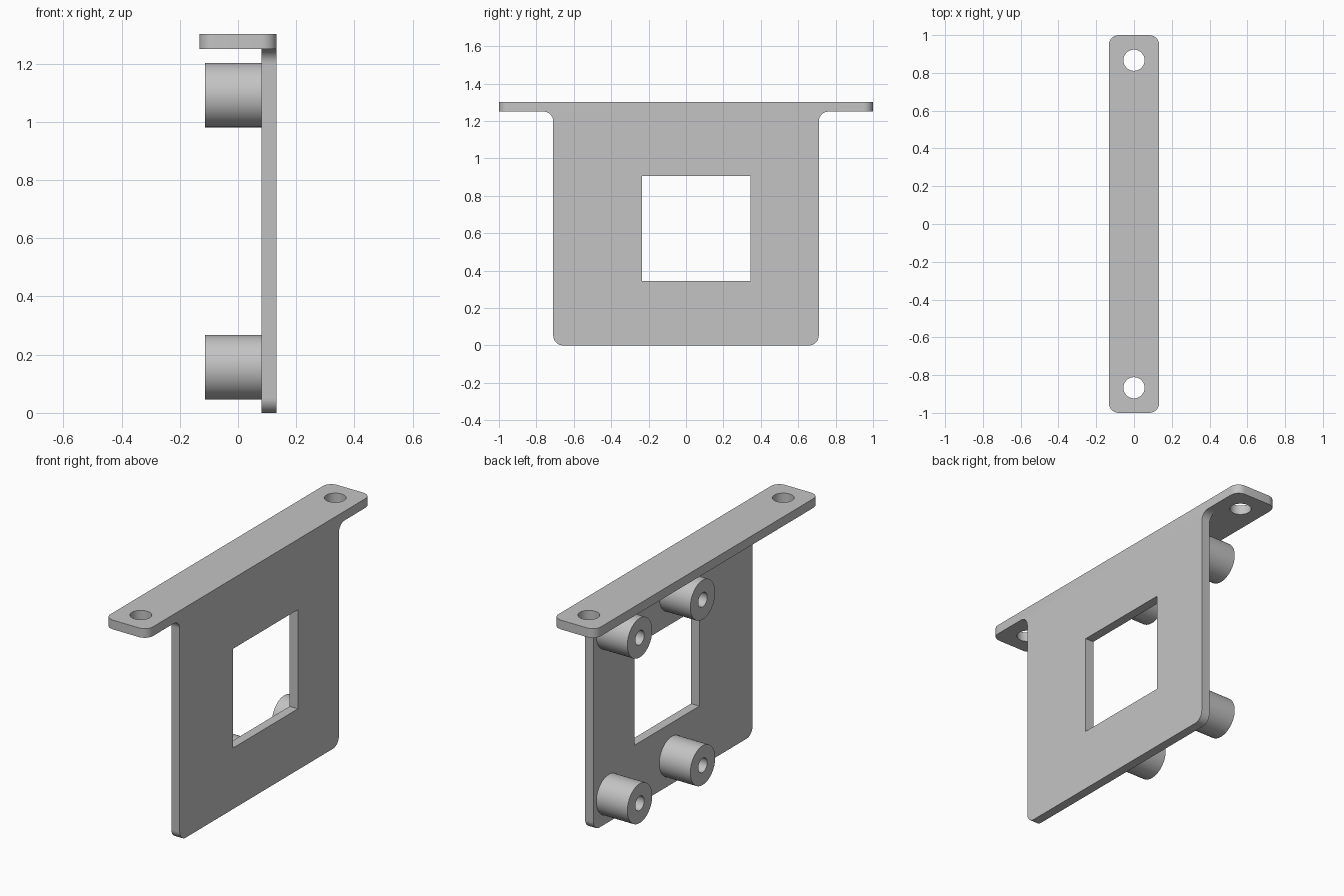
import bpy, bmesh, math
from mathutils import Matrix, Vector

cube = bpy.data.objects.get("Cube")
if cube:
    bpy.data.objects.remove(cube)

GREY = (0.55, 0.55, 0.55, 1)
metal = bpy.data.materials.new("plain_grey")
metal.use_nodes = True
metal.diffuse_color = GREY
metal.node_tree.nodes["Principled BSDF"].inputs["Base Color"].default_value = GREY

FLAT = Matrix.Identity(3)                            # profile in x, y; depth in z
UPRIGHT = Matrix(((0, 0, 1), (1, 0, 0), (0, 1, 0)))  # profile in y, z; depth in x


def rounded(corners, steps=8):
    """Outline with a fillet at each right-angle corner (u, v, radius)."""
    pts = []
    for i, (u, v, r) in enumerate(corners):
        p = Vector((u, v))
        if r == 0:
            pts.append(p)
            continue
        before = (Vector(corners[i - 1][:2]) - p).normalized()
        after = (Vector(corners[(i + 1) % len(corners)][:2]) - p).normalized()
        centre = p + (before + after) * r
        for s in range(steps + 1):
            t = math.pi / 2 * s / steps
            pts.append(centre - after * r * math.cos(t) - before * r * math.sin(t))
    return pts


def box(u0, u1, v0, v1, r=0):
    return rounded([(u0, v0, r), (u1, v0, r), (u1, v1, r), (u0, v1, r)])


def circle(u, v, r, n=48):
    return [Vector((u + r * math.cos(2 * math.pi * i / n),
                    v + r * math.sin(2 * math.pi * i / n))) for i in range(n)]


def extrude_part(name, loops, w0, w1, frame):
    """Fill an outline with its holes and extrude it from w0 to w1."""
    bm = bmesh.new()
    for loop in loops:
        vs = [bm.verts.new((p.x, p.y, w0)) for p in loop]
        for a, b in zip(vs, vs[1:] + vs[:1]):
            bm.edges.new((a, b))
    bmesh.ops.remove_doubles(bm, verts=bm.verts[:], dist=1e-4)
    bmesh.ops.triangle_fill(bm, edges=bm.edges[:], use_beauty=True)
    ext = bmesh.ops.extrude_face_region(bm, geom=bm.faces[:])
    moved = [g for g in ext["geom"] if isinstance(g, bmesh.types.BMVert)]
    bmesh.ops.translate(bm, verts=moved, vec=(0, 0, w1 - w0))
    bmesh.ops.transform(bm, matrix=frame.to_4x4(), verts=bm.verts[:])
    bmesh.ops.recalc_face_normals(bm, faces=bm.faces[:])
    mesh = bpy.data.meshes.new(name)
    bm.to_mesh(mesh)
    bm.free()
    mesh.materials.append(metal)
    obj = bpy.data.objects.new(name, mesh)
    bpy.context.collection.objects.link(obj)
    bpy.ops.object.select_all(action='DESELECT')
    obj.select_set(True)
    bpy.context.view_layer.objects.active = obj
    bpy.ops.object.shade_smooth_by_angle(angle=math.radians(30))


HALF, TOP, R = 0.71, 1.25, 0.052
OUTER, INNER = 0.133, 0.081

# Upright plate with rounded feet, flared top fillets and a square window
plate = rounded([(-HALF, 0, R), (HALF, 0, R), (HALF, TOP, R), (HALF + R, TOP, 0),
                 (-HALF - R, TOP, 0), (-HALF, TOP, R)])
extrude_part("mounting_plate", [plate, box(-0.235, 0.345, 0.345, 0.905)],
             INNER, OUTER, UPRIGHT)

# Top flange with a screw hole at each end
extrude_part("top_flange",
             [box(-OUTER, OUTER, -1, 1, R)] + [circle(0, y, 0.056) for y in (-0.867, 0.867)],
             TOP, 1.302, FLAT)

# Four standoffs with blind screw holes
for row, z in (("lower", 0.157), ("upper", 1.092)):
    for side, y in (("middle", 0.012), ("back", 0.574)):
        extrude_part(f"{row}_{side}_standoff", [circle(y, z, 0.111), circle(y, z, 0.04)],
                     INNER, -0.113, UPRIGHT)
